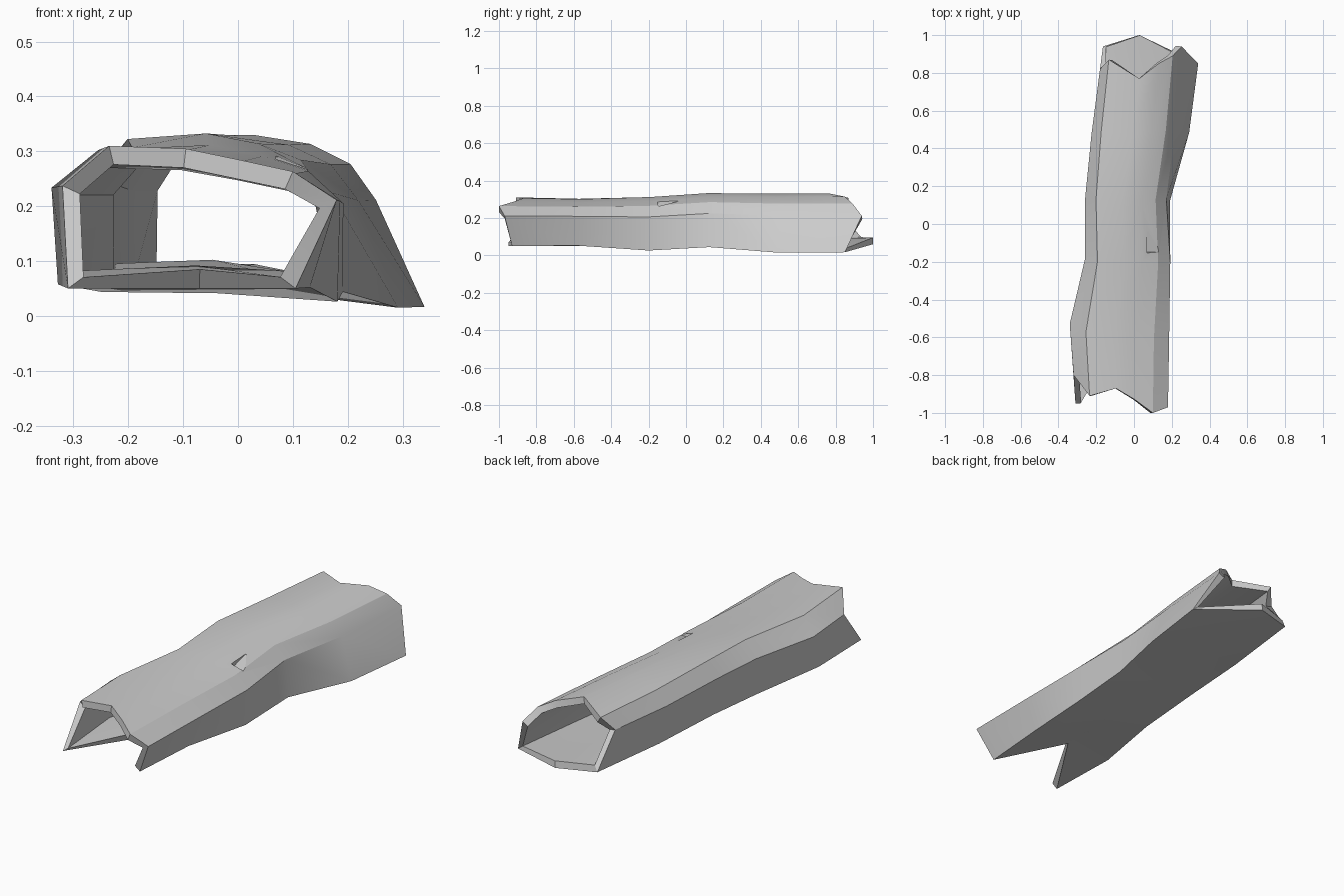
import bpy
import bmesh

old = bpy.data.objects.get("Cube")
if old:
    bpy.data.objects.remove(old, do_unlink=True)

grey = bpy.data.materials.new("light grey stone")
grey.use_nodes = True
colour = (0.6, 0.6, 0.6, 1)
grey.diffuse_color = colour
grey.node_tree.nodes["Principled BSDF"].inputs["Base Color"].default_value = colour

# Cross-sections as fractions of width and height, with the depth of each ragged end.
# Order: left foot, left shoulder, left roof, ridge, right roof, right eave,
# right shoulder, right foot, floor middle
front_profile = [(0.02, 0), (0, .72), (.17, 1), (.45, .98), (.65, .9),
                 (.84, .82), (1, .62), (.85, 0), (.5, 0)]
front_edge = [-.95, -.8, -.91, -.87, -.93, -1, -.97, -.93, -.58]
back_profile = [(.03, .2), (0, .72), (.09, .93), (.4, 1), (.6, .95),
                (.74, .84), (.83, .64), (1, .05), (.4, .18)]
back_edge = [.94, .82, .87, .77, .85, .89, .94, .85, 1]

# Stations: depth, left, right, floor, roof, blend to back, front pull, back pull
stations = [
    (-.93, -.32, .18, .05, .31, 0, 1, 0),
    (-.58, -.34, .2, .05, .305, .15, .4, 0),
    (-.2, -.26, .225, .02, .315, .4, .1, 0),
    (.13, -.26, .22, .035, .335, .6, 0, .1),
    (.5, -.225, .3, 0, .33, .9, 0, .3),
    (.9, -.18, .34, 0, .33, 1, 0, 1),
]


def ring(bm, station):
    """One irregular cross-section of the passage."""
    y, left, right, floor, roof, t, pull_front, pull_back = station
    verts = []
    for a, b, fy, by in zip(front_profile, back_profile, front_edge, back_edge):
        u = a[0] + (b[0] - a[0]) * t
        v = a[1] + (b[1] - a[1]) * t
        depth = (y + pull_front * (fy - stations[0][0])
                 + pull_back * (by - stations[-1][0]))
        verts.append(bm.verts.new((left + u * (right - left), depth,
                                   floor + v * (roof - floor))))
    return verts


# Tunnel shell lofted through the stations
bm = bmesh.new()
rings = [ring(bm, s) for s in stations]
count = len(front_profile)
for near, far in zip(rings, rings[1:]):
    for i in range(count):
        j = (i + 1) % count
        bm.faces.new((near[i], near[j], far[j], far[i]))
mesh = bpy.data.meshes.new("tunnel_shell")
bm.to_mesh(mesh)
bm.free()
mesh.materials.append(grey)
shell = bpy.data.objects.new("tunnel_shell", mesh)
bpy.context.collection.objects.link(shell)

# Small sloping recess in the roof
bpy.ops.mesh.primitive_cube_add(size=1, location=(.107, -.1, .3), rotation=(.25, 0, 0))
cutter = bpy.context.object
cutter.name = "roof_recess_cutter"
cutter.scale = (.075, .11, .05)
cutter.data.materials.append(grey)
cutter.hide_render = True
cutter.hide_set(True)

# Wall thickness, then the recess
wall = shell.modifiers.new("wall", 'SOLIDIFY')
wall.thickness = .035
wall.offset = -1
recess = shell.modifiers.new("recess", 'BOOLEAN')
recess.operation = 'DIFFERENCE'
recess.object = cutter

bpy.ops.object.select_all(action='DESELECT')
bpy.context.view_layer.objects.active = shell
shell.select_set(True)
for name in ("wall", "recess"):
    bpy.ops.object.modifier_apply(modifier=name)
bpy.data.objects.remove(cutter, do_unlink=True)
bpy.ops.object.shade_smooth_by_angle(angle=.35)
